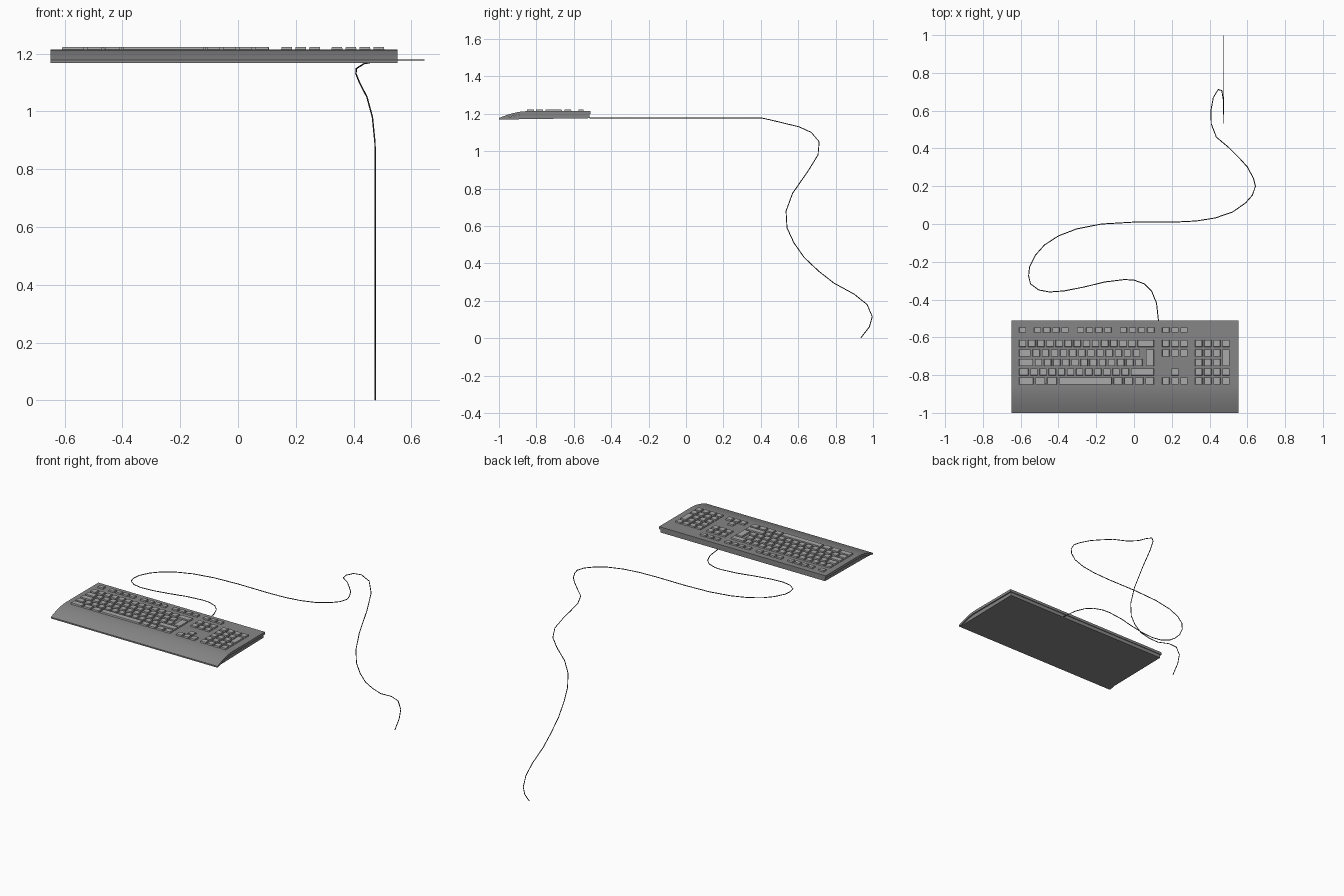
import bpy, bmesh
from mathutils import Vector

if "Cube" in bpy.data.objects:
    bpy.data.objects.remove(bpy.data.objects["Cube"])


def grey(name, v):
    m = bpy.data.materials.new(name)
    m.diffuse_color = (v, v, v, 1)
    m.use_nodes = True
    m.node_tree.nodes["Principled BSDF"].inputs["Base Color"].default_value = m.diffuse_color
    return m


shell_mat, key_mat, cord_mat = grey("shell_grey", 0.24), grey("key_grey", 0.4), grey("cord_grey", 0.05)


def finish(name, bm, mat, smooth=True):
    bmesh.ops.recalc_face_normals(bm, faces=bm.faces[:])
    me = bpy.data.meshes.new(name)
    bm.to_mesh(me)
    bm.free()
    me.materials.append(mat)
    ob = bpy.data.objects.new(name, me)
    bpy.context.collection.objects.link(ob)
    bpy.context.view_layer.objects.active = ob
    ob.select_set(True)
    if smooth:
        bpy.ops.object.shade_smooth_by_angle(angle=0.5)
    ob.select_set(False)
    return ob


def extrude_profile(name, profile, x0, x1):
    """Extrude a closed (y, z) outline along x."""
    bm = bmesh.new()
    f = bm.faces.new([bm.verts.new((x0, y, z)) for y, z in profile])
    r = bmesh.ops.extrude_face_region(bm, geom=[f])
    verts = [v for v in r["geom"] if isinstance(v, bmesh.types.BMVert)]
    bmesh.ops.translate(bm, verts=verts, vec=(x1 - x0, 0, 0))
    return finish(name, bm, shell_mat)


# Top shell with curved palm rest
top = [(-1.0, 1.177), (-0.975, 1.187), (-0.95, 1.196), (-0.925, 1.203), (-0.9, 1.209),
       (-0.875, 1.2125), (-0.84, 1.2145), (-0.511, 1.2145)]
under = [(-0.511, 1.198), (-0.86, 1.198), (-0.9, 1.194), (-0.94, 1.184), (-0.97, 1.174), (-1.0, 1.168)]
extrude_profile("top_shell", top + under, -0.648, 0.552)

# Inset base tray below the shell
extrude_profile("base_tray", [(-0.996, 1.168), (-0.9, 1.1935), (-0.86, 1.1985), (-0.516, 1.1985),
                              (-0.516, 1.176), (-0.93, 1.17)], -0.64, 0.544)

# Keys: tapered caps placed on a unit grid
U, X0, GAP, ZB, ZT = 0.0483, -0.614, 0.0095, 1.212, 1.2235
ROWS = [-0.632, -0.683, -0.733, -0.783, -0.831]
F_ROW = -0.561


def add_key(bm, u, w, y, d=0.039):
    x = X0 + (u + w / 2) * U
    hx, hy = (w * U - GAP) / 2, d / 2
    r = bmesh.ops.create_cube(bm, size=1)
    for v in r["verts"]:
        s, t = (0.0018, ZT) if v.co.z > 0 else (0, ZB)
        v.co = Vector((x + (1 if v.co.x > 0 else -1) * (hx - s),
                       y + (1 if v.co.y > 0 else -1) * (hy - s), t))


def add_row(bm, y, widths, start=0, d=0.039):
    for w in widths:
        add_key(bm, start, w, y, d)
        start += w


# Main block
bm = bmesh.new()
for y, widths in zip(ROWS, [[1] * 13 + [2],
                            [1.5] + [1] * 12,
                            [1.75] + [1] * 12,
                            [1.25] + [1] * 11 + [2.75],
                            [1.8, 1.29, 1.29, 6.0] + [1.155] * 4]):
    add_row(bm, y, widths)
add_key(bm, 13.9, 1.1, (ROWS[1] + ROWS[2]) / 2, 0.09)
finish("main_keys", bm, key_mat, False)

# Function row
bm = bmesh.new()
for start, n in [(0, 1), (1.65, 4), (6.35, 4), (11.05, 4), (15.7, 3)]:
    add_row(bm, F_ROW, [1] * n, start, 0.029)
finish("function_keys", bm, key_mat, False)

# Navigation and arrow cluster
bm = bmesh.new()
for r, start, n in [(0, 15.7, 3), (1, 15.7, 3), (3, 16.7, 1), (4, 15.7, 3)]:
    add_row(bm, ROWS[r], [1] * n, start)
finish("navigation_keys", bm, key_mat, False)

# Number pad
bm = bmesh.new()
for y, n in zip(ROWS, (4, 3, 3, 4, 4)):
    add_row(bm, y, [1] * n, 19.3)
add_key(bm, 22.3, 1, (ROWS[1] + ROWS[2]) / 2, 0.09)
finish("number_pad_keys", bm, key_mat, False)

# Cord: flat run over the desk, then the hanging drop
flat = [(0.13, -0.515), (0.119, -0.418), (0.093, -0.355), (0.055, -0.317), (0, -0.297), (-0.05, -0.294),
        (-0.156, -0.307), (-0.262, -0.333), (-0.368, -0.354), (-0.447, -0.36), (-0.505, -0.349),
        (-0.548, -0.317), (-0.558, -0.275), (-0.553, -0.227), (-0.521, -0.164), (-0.474, -0.111),
        (-0.4, -0.063), (-0.304, -0.026), (-0.172, 0), (0, 0.01), (0.21, 0.01), (0.33, 0.016),
        (0.43, 0.032), (0.521, 0.063), (0.59, 0.111), (0.627, 0.153), (0.643, 0.2), (0.632, 0.243),
        (0.6, 0.302), (0.558, 0.349), (0.505, 0.402)]
drop = [(0.436, 0.46, 1.165), (0.409, 0.53, 1.148), (0.408, 0.605, 1.13), (0.42, 0.67, 1.1),
        (0.446, 0.712, 1.05), (0.465, 0.706, 0.98), (0.474, 0.65, 0.89)]
hang = [(0.57, 0.775), (0.535, 0.68), (0.54, 0.59), (0.577, 0.51), (0.633, 0.43), (0.71, 0.358),
        (0.79, 0.295), (0.9, 0.235), (0.968, 0.18), (0.996, 0.115), (0.98, 0.06), (0.935, 0.002)]
path = [(x, y, 1.178) for x, y in flat] + drop + [(0.475, y, z) for y, z in hang]

cu = bpy.data.curves.new("cord", "CURVE")
cu.dimensions = "3D"
cu.bevel_depth = 0.0025
cu.bevel_resolution = 1
cu.use_fill_caps = True
sp = cu.splines.new("POLY")
sp.points.add(len(path) - 1)
for p, co in zip(sp.points, path):
    p.co = (*co, 1)
sp.use_smooth = True
cu.materials.append(cord_mat)
bpy.context.collection.objects.link(bpy.data.objects.new("cord", cu))
